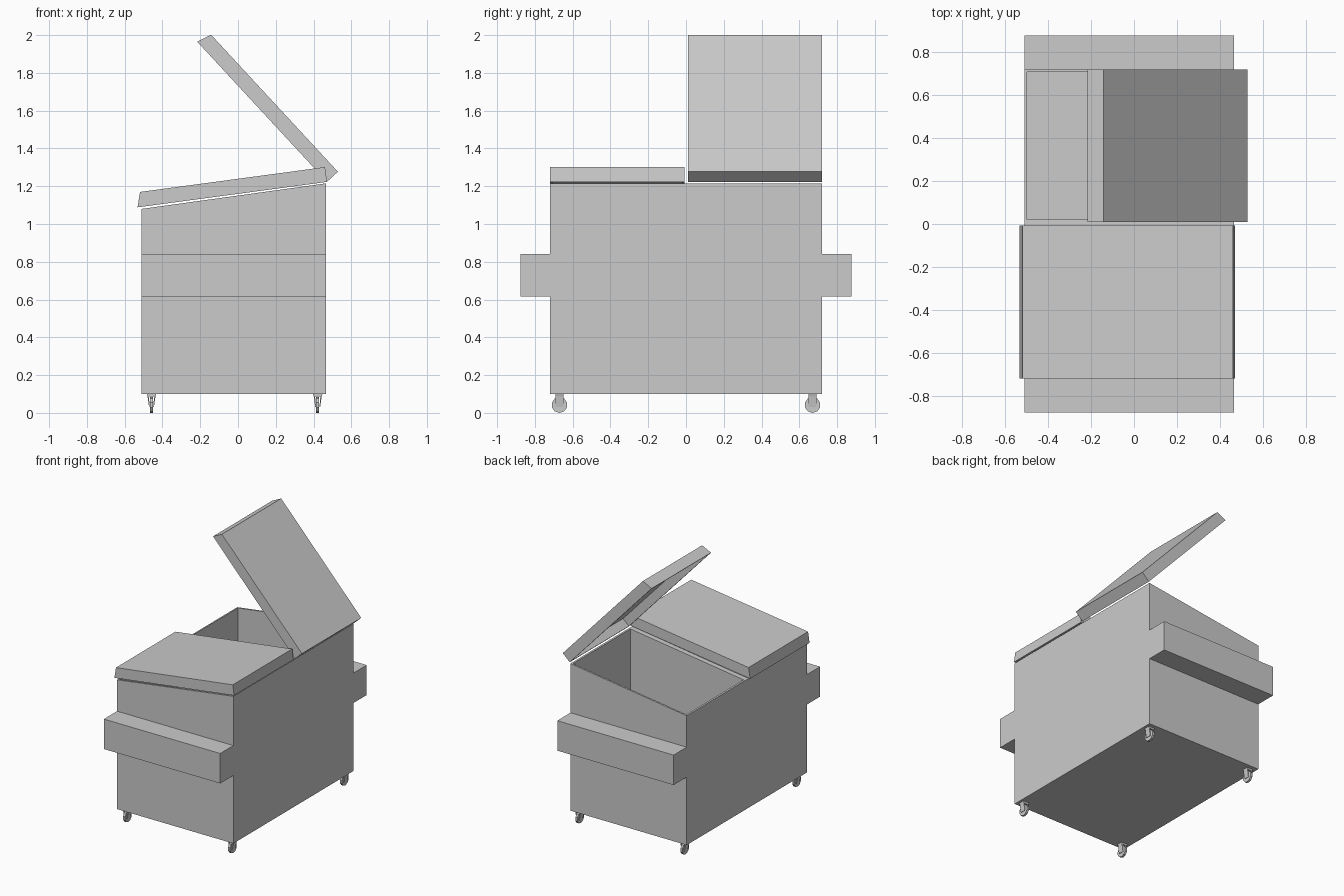
import bpy, bmesh, math
from mathutils import Vector

cube = bpy.data.objects.get("Cube")
if cube:
    bpy.data.objects.remove(cube, do_unlink=True)

grey = bpy.data.materials.new("plain grey")
grey.use_nodes = True
COLOUR = (0.6, 0.6, 0.6, 1)
grey.diffuse_color = COLOUR
grey.node_tree.nodes["Principled BSDF"].inputs["Base Color"].default_value = COLOUR


def prism(name, loop, sweep):
    """Closed solid made by sweeping a flat 3D outline along a vector."""
    bm = bmesh.new()
    face = bm.faces.new([bm.verts.new(p) for p in loop])
    grown = bmesh.ops.extrude_face_region(bm, geom=[face])["geom"]
    moved = [v for v in grown if isinstance(v, bmesh.types.BMVert)]
    bmesh.ops.translate(bm, verts=moved, vec=Vector(sweep))
    bmesh.ops.recalc_face_normals(bm, faces=bm.faces)
    mesh = bpy.data.meshes.new(name)
    bm.to_mesh(mesh)
    bm.free()
    mesh.materials.append(grey)
    obj = bpy.data.objects.new(name, mesh)
    bpy.context.collection.objects.link(obj)
    return obj


def carve(obj, cutter):
    """Cut one solid out of another and discard the cutter."""
    cutter.hide_render = True
    mod = obj.modifiers.new("hollow", 'BOOLEAN')
    mod.operation = 'DIFFERENCE'
    mod.solver = 'EXACT'
    mod.object = cutter
    bpy.context.view_layer.objects.active = obj
    bpy.ops.object.modifier_apply(modifier=mod.name)
    bpy.data.objects.remove(cutter, do_unlink=True)


# Bin body with a lifting ledge on each end
LOW_X, HIGH_X, HALF_Y, FLOOR = -0.51, 0.465, 0.72, 0.1
LOW_Z, HIGH_Z = 1.08, 1.215
LEDGE_Y, LEDGE_LOW, LEDGE_HIGH = 0.877, 0.615, 0.842
WALL = 0.013

half = [(HALF_Y, FLOOR), (HALF_Y, LEDGE_LOW), (LEDGE_Y, LEDGE_LOW),
        (LEDGE_Y, LEDGE_HIGH), (HALF_Y, LEDGE_HIGH), (HALF_Y, HIGH_Z)]
outline = half + [(-y, z) for y, z in reversed(half)]
body = prism("bin_body", [(LOW_X, y, z) for y, z in outline],
             (HIGH_X - LOW_X, 0, 0))
for v in body.data.vertices:          # sloping rim
    if v.co.z > LEDGE_HIGH + 0.1 and v.co.x < 0:
        v.co.z = LOW_Z

# Two compartments either side of a central partition
for side in (-1, 1):
    x0, x1 = LOW_X + WALL, HIGH_X - WALL
    y0, y1 = side * 0.02, side * (HALF_Y - WALL)
    carve(body, prism("cavity", [(x0, y0, FLOOR + WALL), (x1, y0, FLOOR + WALL),
                                 (x1, y1, FLOOR + WALL), (x0, y1, FLOOR + WALL)],
                      (0, 0, 1.5)))


# Hollow lids, hinged on the high side of the rim
def lid(name, along, y0, y1):
    u = Vector((along[0], 0, along[1])).normalized()
    n = Vector((u.z, 0, -u.x))
    hinge = Vector((0.471, 0, 1.223))

    def section(points, y):
        return [hinge + u * a + n * b + Vector((0, y, 0)) for a, b in points]

    shell = prism(name, section([(0, 0), (1.012, 0), (0.988, 0.079), (0, 0.079)], y0),
                  (0, y1 - y0, 0))
    hollow = [(WALL, -0.05), (0.998, -0.05), (0.998, 0), (0.978, 0.066), (WALL, 0.066)]
    carve(shell, prism("lid_hollow", section(hollow, y0 + WALL),
                       (0, y1 - y0 - 2 * WALL, 0)))


lid("closed_lid", (-1.005, -0.135), -HALF_Y, -0.008)
lid("open_lid", (-0.685, 0.74), 0.01, HALF_Y)


# Casters: mounting block, two tapering fork cheeks and a faceted wheel
def caster(name, x, y):
    w, r, axle = 0.021, 0.042, 0.045
    prism(name + "_block", [(x - 0.025, y - w, FLOOR), (x + 0.025, y - w, FLOOR),
                            (x + 0.021, y - w, 0.086), (x - 0.021, y - w, 0.086)],
          (0, 2 * w, 0))
    for s in (-1, 1):
        prism(name + "_fork_cheek",
              [(x + s * 0.021, y - w, 0.087), (x + s * 0.014, y - w, 0.087),
               (x + s * 0.009, y - w, 0.03), (x + s * 0.013, y - w, 0.03)],
              (0, 2 * w, 0))
    ring = [(x - 0.008, y + r * math.sin(i * math.tau / 10),
             axle - r * math.cos(i * math.tau / 10)) for i in range(10)]
    prism(name + "_wheel", ring, (0.016, 0, 0))


for end, y in (("front", -0.67), ("back", 0.67)):
    for side, x in (("right", -0.458), ("left", 0.422)):
        caster(f"{end}_{side}_caster", x, y)

# Rest the lowest wheel facets on the ground
for obj in bpy.context.collection.objects:
    if "_wheel" in obj.name:
        obj.location.z = -0.003
